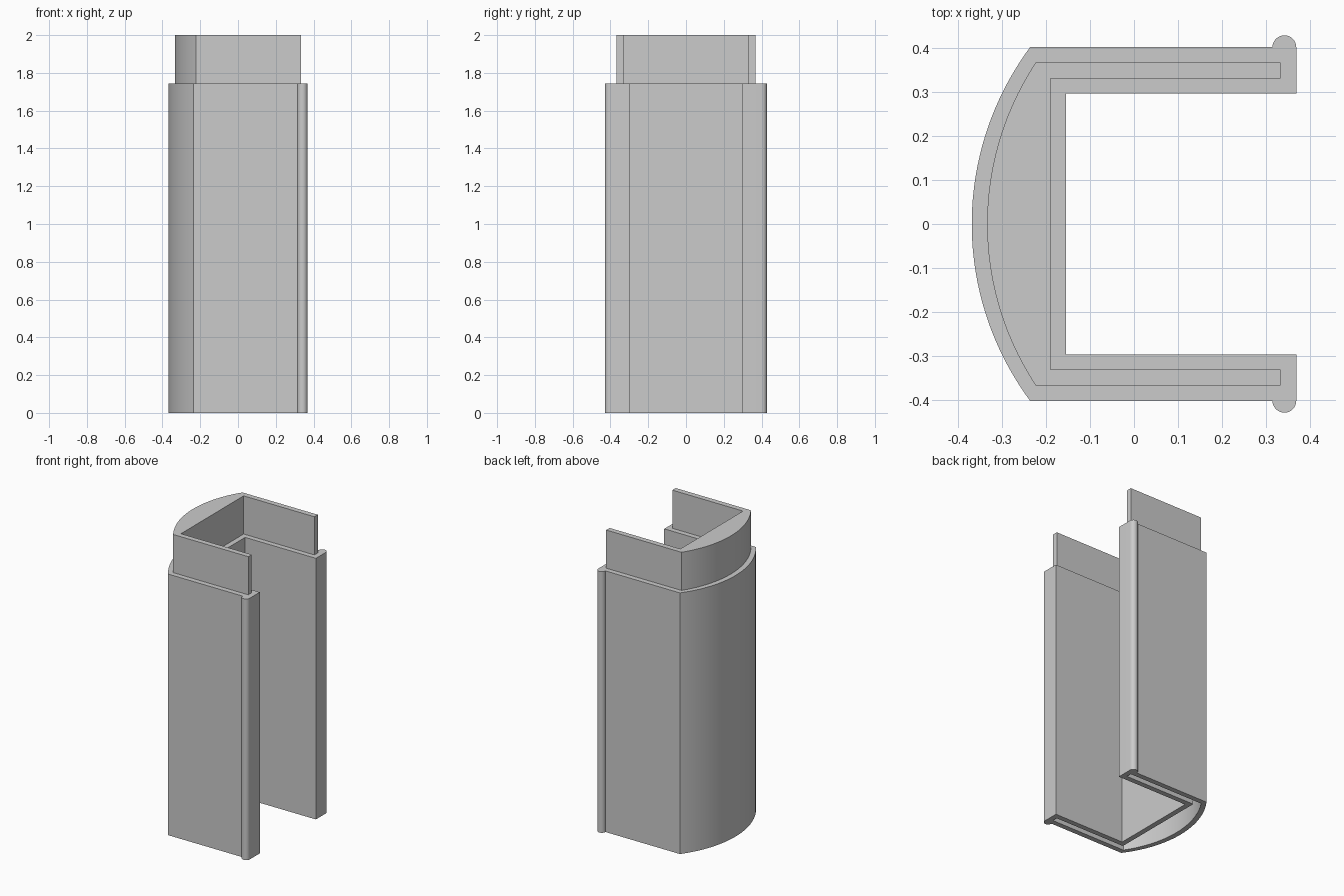
import bpy
import bmesh
import math

cube = bpy.data.objects.get("Cube")
if cube:
    bpy.data.objects.remove(cube, do_unlink=True)

BODY_TOP = 1.745
TOP = 2.0
SOCKET = TOP - BODY_TOP

grey = bpy.data.materials.new("light grey")
grey.use_nodes = True
grey.diffuse_color = (0.6, 0.6, 0.6, 1)
grey.node_tree.nodes["Principled BSDF"].inputs["Base Color"].default_value = (0.6, 0.6, 0.6, 1)


def bowed_front(tip_x, corner_x, corner_y, steps=24):
    """Half of a shallow arc, from the tip on the x axis to the corner."""
    sag = corner_x - tip_x
    radius = (corner_y ** 2 + sag ** 2) / (2 * sag)
    sweep = math.asin(corner_y / radius)
    return [(tip_x + radius * (1 - math.cos(sweep * i / steps)),
             radius * math.sin(sweep * i / steps)) for i in range(steps + 1)]


def bead(x, y, radius, steps=16):
    """Half round on the outside of an arm."""
    return [(x - radius * math.cos(math.pi * i / steps),
             y + radius * math.sin(math.pi * i / steps)) for i in range(steps + 1)]


def extrude_profile(name, half, bottom, top):
    """Mirror a half outline across y = 0 and extrude it upwards."""
    outline = half + [(x, -y) for x, y in reversed(half) if y > 1e-6]
    bm = bmesh.new()
    face = bm.faces.new([bm.verts.new((x, y, bottom)) for x, y in outline])
    result = bmesh.ops.extrude_face_region(bm, geom=[face])
    raised = [v for v in result["geom"] if isinstance(v, bmesh.types.BMVert)]
    bmesh.ops.translate(bm, verts=raised, vec=(0, 0, top - bottom))
    bmesh.ops.recalc_face_normals(bm, faces=bm.faces)
    mesh = bpy.data.meshes.new(name)
    bm.to_mesh(mesh)
    bm.free()
    mesh.materials.append(grey)
    obj = bpy.data.objects.new(name, mesh)
    bpy.context.collection.objects.link(obj)
    return obj


# U-shaped body with a bead along each arm end
body_half = (bowed_front(-0.3685, -0.236, 0.4015)
             + bead(0.3415, 0.4015, 0.027)
             + [(0.3685, 0.2965), (-0.155, 0.2965)])
body = extrude_profile("channel_body", body_half, 0, BODY_TOP)

# Narrower tongue on top, and the matching socket underneath
tongue_half = (bowed_front(-0.3335, -0.223, 0.367)
               + [(0.333, 0.367), (0.333, 0.331), (-0.19, 0.331)])
tongue = extrude_profile("top_tongue", tongue_half, BODY_TOP - 0.1, TOP)
socket = extrude_profile("socket_cutter", tongue_half, -0.1, SOCKET)
socket.hide_render = True

bpy.context.view_layer.objects.active = body
for tool, operation in ((socket, 'DIFFERENCE'), (tongue, 'UNION')):
    mod = body.modifiers.new(tool.name, 'BOOLEAN')
    mod.operation = operation
    mod.solver = 'EXACT'
    mod.object = tool
    bpy.ops.object.modifier_apply(modifier=mod.name)
    bpy.data.objects.remove(tool, do_unlink=True)

# Smooth curves, sharp corners
bpy.ops.object.select_all(action='DESELECT')
body.select_set(True)
bpy.ops.object.shade_smooth_by_angle(angle=math.radians(25))
